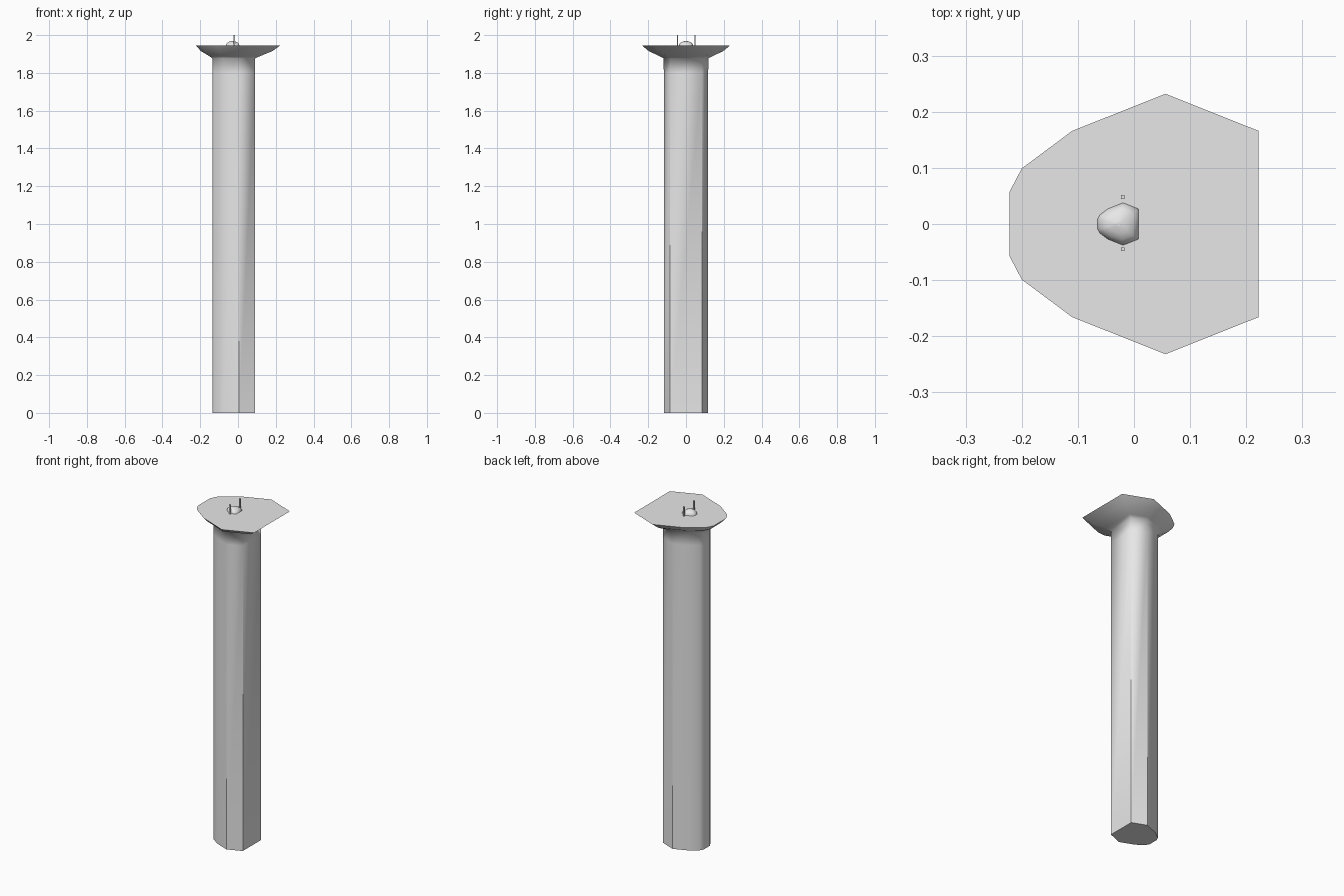
import bpy
import bmesh
import math

cube = bpy.data.objects.get("Cube")
if cube:
    bpy.data.objects.remove(cube, do_unlink=True)

grey = bpy.data.materials.new("light grey")
grey.use_nodes = True
colour = (0.8, 0.8, 0.8, 1)
grey.diffuse_color = colour
grey.node_tree.nodes["Principled BSDF"].inputs["Base Color"].default_value = colour

# Half of the shield-shaped plan, mirrored across y
half = [(0.222, 0.166), (0.056, 0.232), (-0.11, 0.166), (-0.2, 0.099), (-0.222, 0.057)]
plan = half + [(x, -y) for x, y in reversed(half)]
CORNERS = (0, 1, 8, 9)


def finish(name, bm):
    bmesh.ops.recalc_face_normals(bm, faces=bm.faces)
    mesh = bpy.data.meshes.new(name)
    bm.to_mesh(mesh)
    bm.free()
    mesh.materials.append(grey)
    obj = bpy.data.objects.new(name, mesh)
    bpy.context.collection.objects.link(obj)
    return obj


def loft(name, levels, sharp_below):
    """Stack scaled copies of the plan: each level is (z, scale, x offset)."""
    bm = bmesh.new()
    rings = [[bm.verts.new((x * s + dx, y * s, z)) for x, y in plan]
             for z, s, dx in levels]
    n = len(plan)
    for low, high in zip(rings, rings[1:]):
        for i in range(n):
            j = (i + 1) % n
            bm.faces.new((low[i], low[j], high[j], high[i])).smooth = True
    for ring in (rings[0], rings[-1]):
        bm.faces.new(ring)
        for i in range(n):
            bm.edges.get((ring[i], ring[(i + 1) % n])).smooth = False
    # Crisp upright corners up to the given height
    for low, high in zip(rings, rings[1:]):
        if high[0].co.z <= sharp_below + 0.001:
            for i in CORNERS:
                bm.edges.get((low[i], high[i])).smooth = False
    return finish(name, bm)


# Column flaring out into the flat platform
loft("column_and_platform",
     [(0, 0.507, -0.0225), (1.8, 0.507, -0.0225), (1.877, 0.51, -0.0225),
      (1.888, 0.6, -0.018), (1.915, 0.85, -0.007), (1.944, 1, 0)], 1.8)

# Small dome on the platform
dome = []
for k in range(5):
    a = math.radians(k * 21)
    dome.append((1.943 + 0.026 * math.sin(a), 0.164 * math.cos(a), -0.0285))
loft("dome", dome, 0)

# Pair of thin square posts beside the dome
for side, y in (("front", -0.045), ("back", 0.048)):
    bm = bmesh.new()
    bmesh.ops.create_cube(bm, size=1)
    for v in bm.verts:
        v.co.x = v.co.x * 0.007 - 0.02
        v.co.y = v.co.y * 0.007 + y
        v.co.z = 1.97 + v.co.z * 0.06
    finish(side + "_post", bm)
